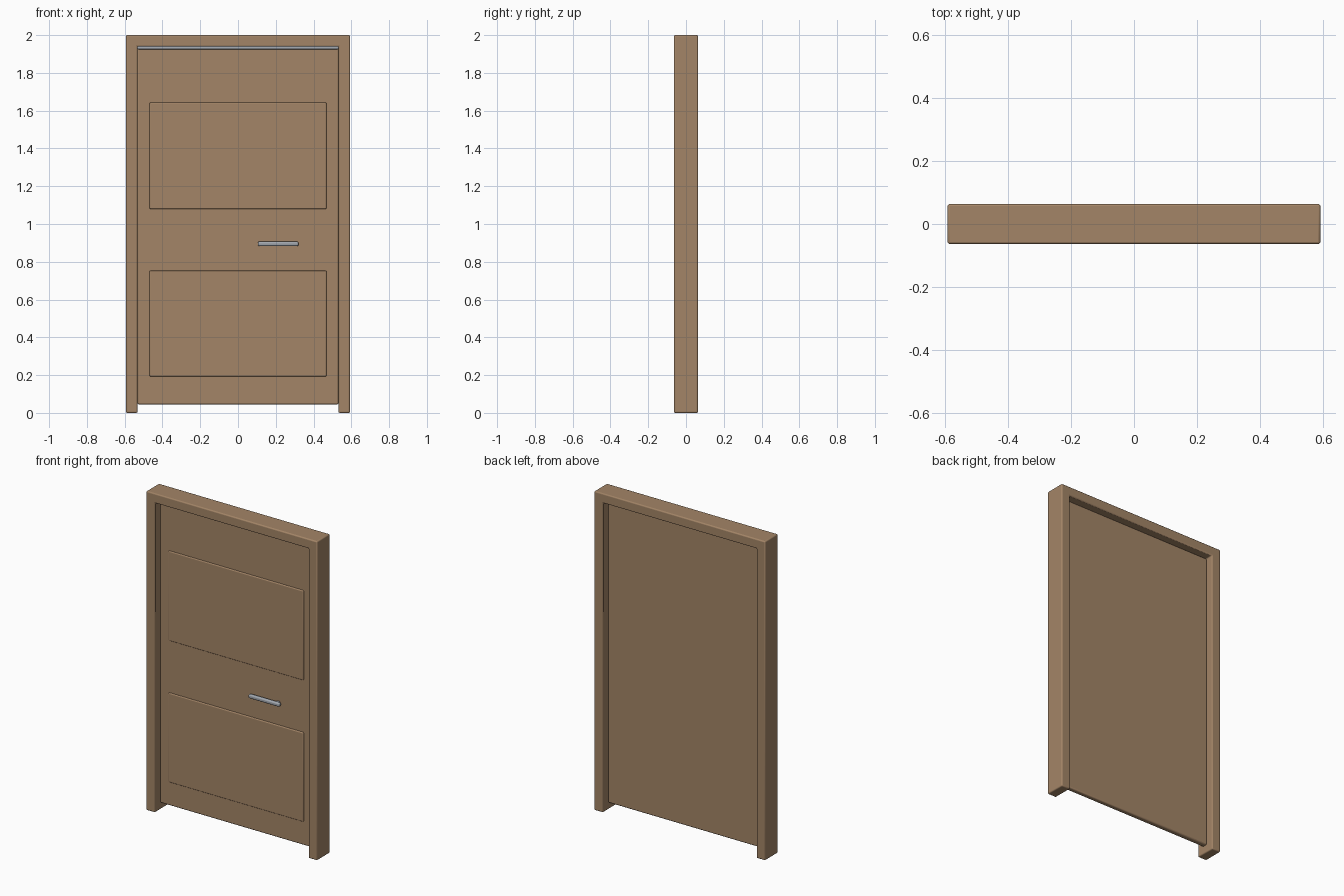
import bpy, bmesh, math
from mathutils import Vector

cube = bpy.data.objects.get("Cube")
if cube:
    bpy.data.objects.remove(cube, do_unlink=True)


def material(name, rgb):
    m = bpy.data.materials.new(name)
    m.use_nodes = True
    m.diffuse_color = (*rgb, 1)
    bsdf = next(n for n in m.node_tree.nodes if n.type == 'BSDF_PRINCIPLED')
    bsdf.inputs["Base Color"].default_value = (*rgb, 1)
    return m


wood = material("brown wood", (0.37, 0.235, 0.135))
metal = material("grey metal", (0.36, 0.39, 0.43))


def slab(name, outline, front, back, mat, bevel):
    """Extrude an outline in x and z from front to back, with rounded edges."""
    bm = bmesh.new()
    face = bm.faces.new([bm.verts.new((x, front, z)) for x, z in outline])
    ext = bmesh.ops.extrude_face_region(bm, geom=[face])
    moved = [v for v in ext["geom"] if isinstance(v, bmesh.types.BMVert)]
    bmesh.ops.translate(bm, verts=moved, vec=Vector((0, back - front, 0)))
    bmesh.ops.recalc_face_normals(bm, faces=bm.faces)
    mesh = bpy.data.meshes.new(name)
    bm.to_mesh(mesh)
    bm.free()
    mesh.materials.append(mat)
    ob = bpy.data.objects.new(name, mesh)
    bpy.context.collection.objects.link(ob)
    mod = ob.modifiers.new("Rounded edges", 'BEVEL')
    mod.width = bevel
    mod.segments = 3
    bpy.ops.object.select_all(action='DESELECT')
    ob.select_set(True)
    bpy.context.view_layer.objects.active = ob
    bpy.ops.object.shade_smooth_by_angle(angle=math.radians(40))
    return ob


def rect(x0, x1, z0, z1):
    return [(x0, z0), (x1, z0), (x1, z1), (x0, z1)]


# Frame: two jambs and a lintel in one piece
W, INNER, TOP, DEPTH = 0.593, 0.532, 1.94, 0.0635
half = [(INNER, TOP), (INNER, 0), (W, 0), (W, 2)]
slab("door_frame", half + [(-x, z) for x, z in reversed(half)],
     -DEPTH, DEPTH, wood, 0.007)

# Door leaf
FACE = -0.016
slab("door_leaf", rect(-INNER, INNER, 0.045, TOP), FACE, -FACE, wood, 0.008)

# Raised panels on the front
for name, z0, z1 in (("lower_panel", 0.193, 0.753), ("upper_panel", 1.08, 1.643)):
    slab(name, rect(-0.468, 0.468, z0, z1), FACE - 0.007, 0, wood, 0.006)

# Handle, and the metal strip along the head of the leaf
slab("handle", rect(0.105, 0.32, 0.883, 0.907), FACE - 0.035, FACE - 0.012, metal, 0.008)
slab("handle_stem", rect(0.285, 0.301, 0.887, 0.903), FACE - 0.02, FACE + 0.005, metal, 0.002)
slab("head_strip", rect(-INNER, INNER, 1.925, TOP), FACE - 0.007, FACE + 0.005, metal, 0.005)
